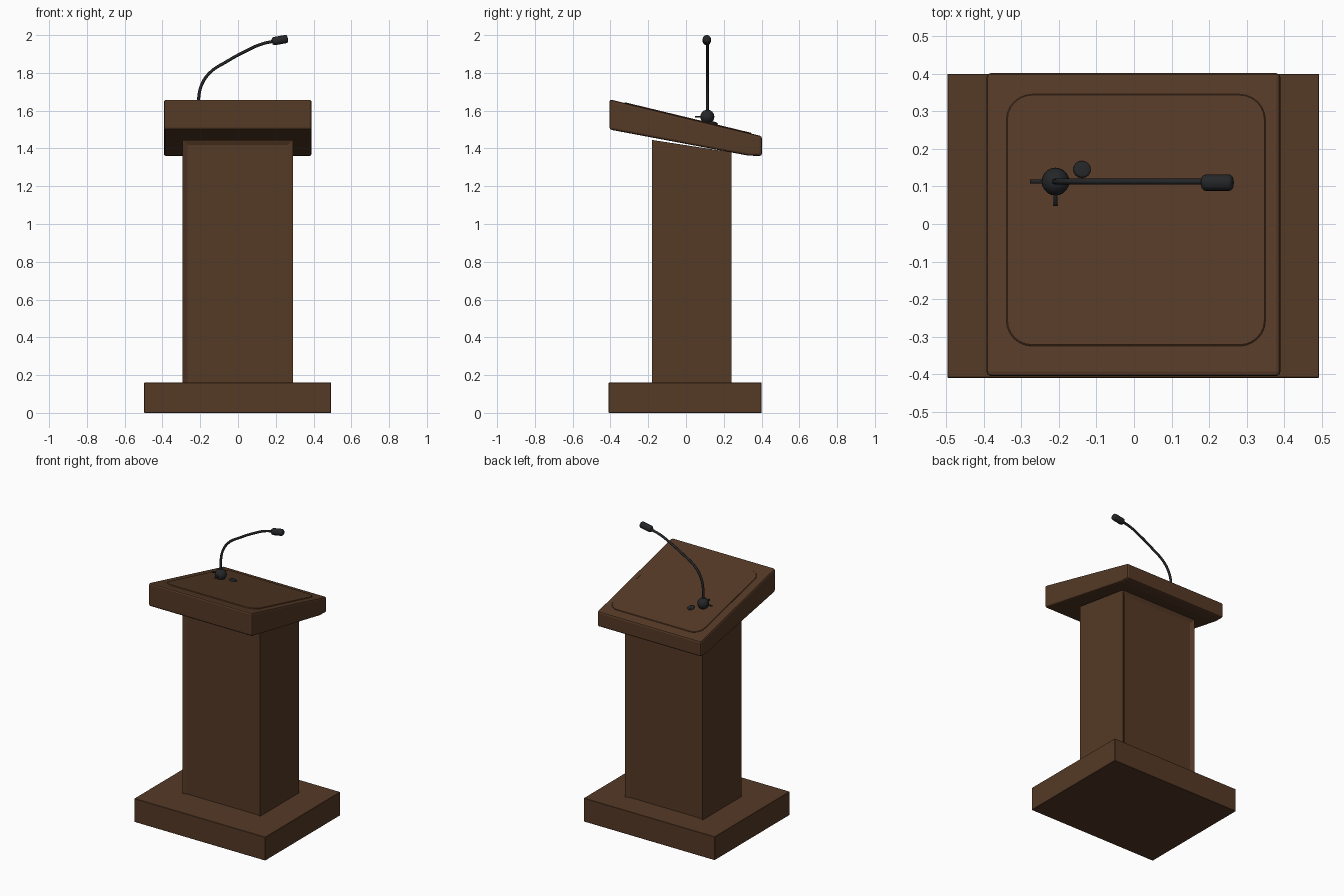
import bpy, bmesh, math
from mathutils import Vector, Matrix

if "Cube" in bpy.data.objects:
    bpy.data.objects.remove(bpy.data.objects["Cube"])


def material(name, rgb):
    m = bpy.data.materials.new(name)
    m.use_nodes = True
    m.diffuse_color = (*rgb, 1)
    bsdf = m.node_tree.nodes["Principled BSDF"]
    bsdf.inputs["Base Color"].default_value = (*rgb, 1)
    bsdf.inputs["Roughness"].default_value = 0.6
    return m


WOOD = material("brown wood", (0.09, 0.041, 0.019))
BLACK = material("black plastic", (0.018, 0.019, 0.021))


def add_object(name, bm, mat, smooth=False):
    bmesh.ops.recalc_face_normals(bm, faces=bm.faces)
    me = bpy.data.meshes.new(name)
    bm.to_mesh(me)
    bm.free()
    me.materials.append(mat)
    for p in me.polygons:
        p.use_smooth = smooth
    ob = bpy.data.objects.new(name, me)
    bpy.context.collection.objects.link(ob)
    return ob


def extrude_profile(profile, x0, x1):
    """Side profile of (y, z) points swept along x."""
    bm = bmesh.new()
    face = bm.faces.new([bm.verts.new((x0, y, z)) for y, z in profile])
    new = bmesh.ops.extrude_face_region(bm, geom=[face])["geom"]
    verts = [v for v in new if isinstance(v, bmesh.types.BMVert)]
    bmesh.ops.translate(bm, verts=verts, vec=(x1 - x0, 0, 0))
    bmesh.ops.recalc_face_normals(bm, faces=bm.faces)
    return bm


def add_bevel(ob, width, segments=1):
    mod = ob.modifiers.new("bevel", "BEVEL")
    mod.width, mod.segments = width, segments


def rod(name, a, b, radius, mat, segments=12, round_ends=0):
    a, b = Vector(a), Vector(b)
    d = b - a
    turn = Vector((0, 0, 1)).rotation_difference(d).to_matrix().to_4x4()
    bm = bmesh.new()
    bmesh.ops.create_cone(bm, cap_ends=True, segments=segments, radius1=radius,
                          radius2=radius, depth=d.length,
                          matrix=Matrix.Translation((a + b) / 2) @ turn)
    if round_ends:
        rims = [e for e in bm.edges
                if any(len(f.verts) > 4 for f in e.link_faces)]
        bmesh.ops.bevel(bm, geom=rims, offset=round_ends, segments=3,
                        profile=0.5, affect="EDGES")
    return add_object(name, bm, mat, smooth=True)


# Base plinth
base = add_object("base", extrude_profile(
    [(-0.41, 0), (0.4, 0), (0.4, 0.16), (-0.41, 0.16)], -0.497, 0.493), WOOD)
add_bevel(base, 0.002)

# Column with recessed front and back panels
bm = extrude_profile([(-0.18, 0.13), (0.24, 0.13), (0.24, 1.38),
                      (-0.18, 1.445)], -0.294, 0.291)
panels = [f for f in bm.faces if abs(f.normal.y) > 0.9]
bmesh.ops.inset_individual(bm, faces=panels, thickness=0.026, depth=-0.012,
                           use_even_offset=True)
add_object("column", bm, WOOD)

# Sloping desk top
desk = add_object("desk_top", extrude_profile(
    [(-0.405, 1.5), (0.33, 1.362), (0.402, 1.36), (0.402, 1.465),
     (-0.405, 1.66)], -0.393, 0.39), WOOD)
add_bevel(desk, 0.012, 2)

# Rounded writing surface laid on the slope
SLOPE = -0.195 / 0.807


def desk_z(y):
    return 1.66 + SLOPE * (y + 0.405)


bm = bmesh.new()
bmesh.ops.create_cube(bm, size=1, matrix=Matrix.Diagonal((0.69, 0.69, 0.008, 1)))
uprights = [e for e in bm.edges
            if abs(e.verts[0].co.z - e.verts[1].co.z) > 0.001]
bmesh.ops.bevel(bm, geom=uprights, offset=0.07, segments=6, profile=0.5,
                affect="EDGES")
surface = add_object("writing_surface", bm, WOOD)
surface.location = (0.005, 0.01, desk_z(0.01))
surface.rotation_euler.x = math.atan(SLOPE)
add_bevel(surface, 0.003)

# Microphone foot with its two clamp levers
MX, MY, MZ = -0.209, 0.113, 1.568
bm = bmesh.new()
bmesh.ops.create_uvsphere(bm, u_segments=20, v_segments=12, radius=0.037,
                          matrix=Matrix.Translation((MX, MY, MZ)))
add_object("microphone_foot", bm, BLACK, smooth=True)
rod("side_lever", (MX, MY, MZ), (MX - 0.068, MY, MZ), 0.005, BLACK)
rod("front_lever", (MX, MY, MZ), (MX, MY - 0.065, MZ), 0.005, BLACK)

# Round button on the desk
bz = desk_z(0.145)
rod("desk_button", (-0.14, 0.143, bz - 0.005), (-0.137, 0.147, bz + 0.012),
    0.023, BLACK, 16, 0.005)

# Gooseneck stem
cu = bpy.data.curves.new("microphone_stem", "CURVE")
cu.dimensions = "3D"
cu.bevel_depth, cu.bevel_resolution = 0.008, 2
cu.resolution_u = 6
cu.use_fill_caps = True
path = [(MX, MZ), (MX, 1.66), (-0.193, 1.735), (-0.15, 1.8), (-0.06, 1.86),
        (0.05, 1.92), (0.12, 1.951), (0.2, 1.97)]
spline = cu.splines.new("BEZIER")
spline.bezier_points.add(len(path) - 1)
for bp, (x, z) in zip(spline.bezier_points, path):
    bp.co = (x, MY, z)
    bp.handle_left_type = bp.handle_right_type = "AUTO"
cu.materials.append(BLACK)
bpy.context.collection.objects.link(bpy.data.objects.new("microphone_stem", cu))

# Microphone head
rod("microphone_head", (0.18, MY - 0.003, 1.966), (0.264, MY - 0.003, 1.981),
    0.022, BLACK, 16, 0.012)
